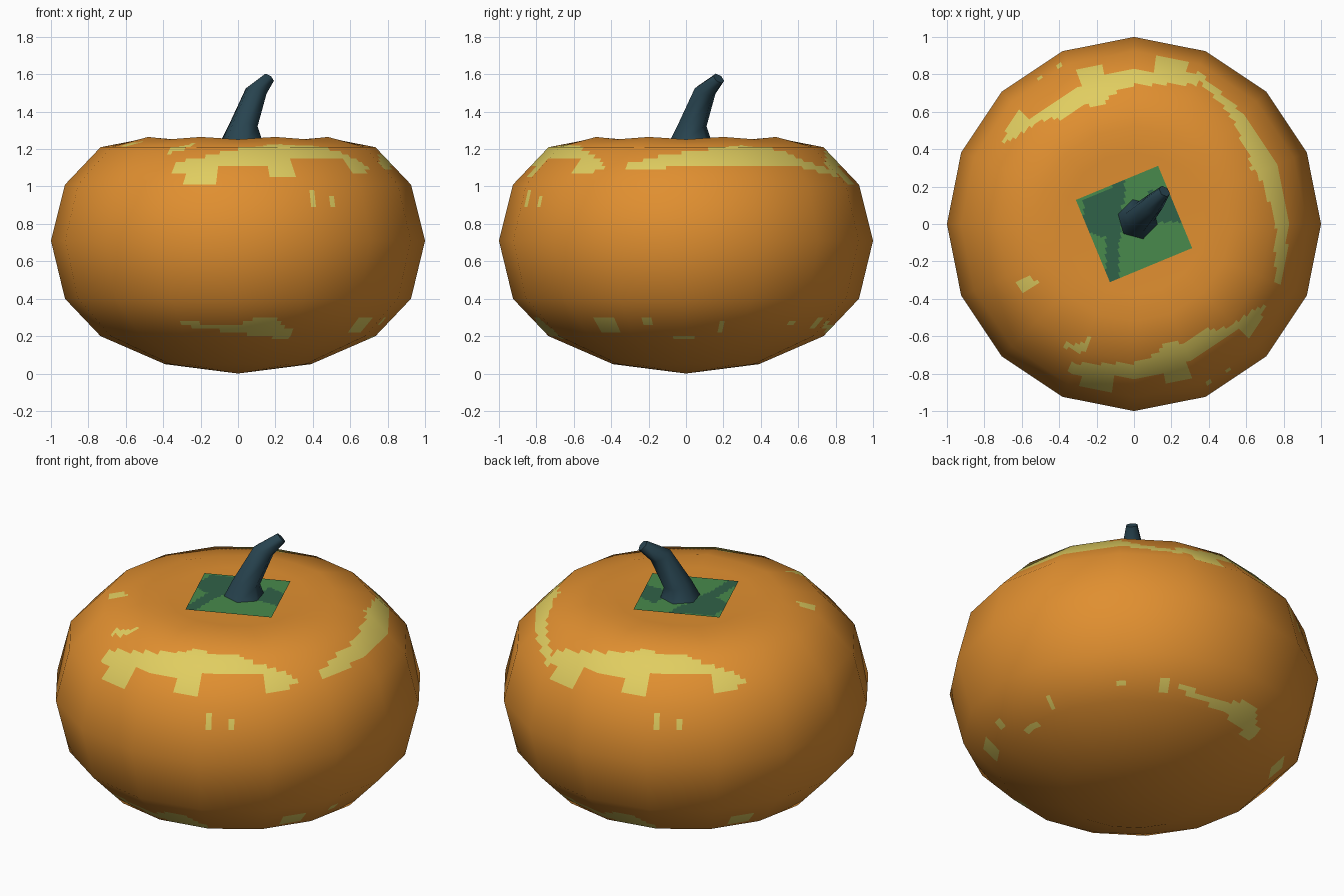
import bpy, bmesh, math
from mathutils import Vector

if "Cube" in bpy.data.objects:
    bpy.data.objects.remove(bpy.data.objects["Cube"])


def material(name, r, g, b):
    lin = lambda c: (c / 255 / 12.92) if c < 10 else ((c / 255 + 0.055) / 1.055) ** 2.4
    m = bpy.data.materials.new(name)
    m.diffuse_color = (lin(r), lin(g), lin(b), 1)
    m.use_nodes = True
    m.node_tree.nodes["Principled BSDF"].inputs["Base Color"].default_value = m.diffuse_color
    return m


ORANGE = material("orange skin", 224, 143, 48)
YELLOW = material("yellow highlight", 224, 205, 96)
LEAF = material("leaf green", 72, 138, 76)
DARK_LEAF = material("dark leaf green", 48, 98, 72)
STEM = material("dark teal stem", 40, 68, 80)


def make_object(name, bm, mats):
    me = bpy.data.meshes.new(name)
    bm.to_mesh(me)
    bm.free()
    for m in mats:
        me.materials.append(m)
    ob = bpy.data.objects.new(name, me)
    bpy.context.collection.objects.link(ob)
    return ob


def lerp_table(table, x):
    for (x0, y0), (x1, y1) in zip(table, table[1:]):
        if x0 <= x <= x1:
            return y0 + (y1 - y0) * (x - x0) / (x1 - x0)
    return None


def step_table(table, x):
    for end, y in table:
        if x <= end:
            return y
    return table[-1][1]


# ---- highlight rule: bands and flecks given as angle (degrees) and height
DRIP_TOP = [(-114, 1.13), (-90, 1.2), (-75, 1.225), (-55, 1.22), (-40, 1.17), (-31, 1.1)]
DRIP_LOW = [(-108, 1.08), (-98, 1.01), (-79, 1.12), (-69, 1.05), (-45, 1.15), (-35, 1.06), (-31, 1.09)]
SIDE_TOP = [(-22, 1.12), (-8, 1.17), (10, 1.2), (25, 1.22), (40, 1.2), (55, 1.13), (67, 1.09)]
SIDE_LOW = [(-22, 1.08), (0, 1.11), (20, 1.12), (45, 1.11), (67, 1.05)]
FOOT_TOP = [(-113, 0.275), (-90, 0.26), (-83, 0.305), (-75, 0.29), (-67, 0.22)]
FOOT_LOW = [(-113, 0.26), (-90, 0.215), (-67, 0.18)]
# flecks: angle, half angle, low z, high z
TWIN_FLECKS = [(-65, 1.2, 0.9, 0.975), (-57.5, 1.0, 0.9, 0.94), (-33, 4.5, 0.225, 0.3)]
FLECKS = [(62, 1.2, 0.24, 0.31), (45, 1.2, 0.25, 0.29), (14, 1.2, 0.23, 0.28),
          (-15, 1.2, 0.26, 0.3), (-1, 4, 0.19, 0.205), (-151, 3, 1.215, 1.238)]


def is_yellow(p):
    a, z = math.degrees(math.atan2(p.y, p.x)), p.z
    t = a if a < 0 else a - 180      # front pattern repeats on the back
    top = lerp_table(DRIP_TOP, t)
    if top and step_table(DRIP_LOW, t) < z < top:
        return True
    top = lerp_table(FOOT_TOP, t)
    if top and lerp_table(FOOT_LOW, t) < z < top:
        return True
    top = lerp_table(SIDE_TOP, a)
    if top and lerp_table(SIDE_LOW, a) < z < top:
        return True
    if -120 < a < -111 and abs(z - (1.185 + 0.004 * (a + 120))) < 0.012:
        return True
    return (any(abs(t - c) < h and lo < z < hi for c, h, lo, hi in TWIN_FLECKS)
            or any(abs(a - c) < h and lo < z < hi for c, h, lo, hi in FLECKS))


# ---- pumpkin body: 16-sided lathe, faces subdivided flat for the colour rule
PROFILE = [(0.0, 0.0), (0.39, 0.05), (0.735, 0.2), (0.925, 0.4), (1.0, 0.71),
           (0.925, 1.01), (0.735, 1.21), (0.52, 1.265), (0.38, 1.25), (0.0, 1.25)]
RIM, SIDES, SUB, ROWS = 7, 16, 12, 10


def corner(i, j):
    r, z = PROFILE[i]
    if i == RIM and j % 2 == 0:      # rim rises and falls around the top
        z -= 0.013
    a = 2 * math.pi * j / SIDES
    return Vector((r * math.cos(a), r * math.sin(a), z))


def corner_normal(i, j):
    if i in (0, len(PROFILE) - 1):
        return Vector((0, 0, -1 if i == 0 else 1))
    (r0, z0), (r1, z1) = PROFILE[i - 1], PROFILE[i + 1]
    a = 2 * math.pi * j / SIDES
    return Vector(((z1 - z0) * math.cos(a), (z1 - z0) * math.sin(a), r0 - r1)).normalized()


def blend(fn, row, col):
    i, u = divmod(row, ROWS)
    j, v = divmod(col, SUB)
    u, v = u / ROWS, v / SUB
    if i == len(PROFILE) - 1:
        return fn(i, j)
    lo = fn(i, j).lerp(fn(i, j + 1), v)
    hi = fn(i + 1, j).lerp(fn(i + 1, j + 1), v)
    return lo.lerp(hi, u)


bm = bmesh.new()
normals = []
n_rows, n_cols = (len(PROFILE) - 1) * ROWS, SIDES * SUB
grid = []
for row in range(n_rows + 1):
    cols = 1 if row in (0, n_rows) else n_cols
    ring = []
    for col in range(cols):
        ring.append(bm.verts.new(blend(corner, row, col)))
        normals.append(blend(corner_normal, row, col).normalized())
    grid.append(ring * (n_cols // cols))
for lo, hi in zip(grid, grid[1:]):
    for c in range(n_cols):
        d = (c + 1) % n_cols
        loop = list(dict.fromkeys((lo[c], lo[d], hi[d], hi[c])))
        f = bm.faces.new(loop)
        f.smooth = True
        f.material_index = int(is_yellow(f.calc_center_median()))
body = make_object("pumpkin_body", bm, [ORANGE, YELLOW])
body.data.normals_split_custom_set_from_vertices([tuple(n) for n in normals])


# ---- leaf patch: thin turned square with darker blotches
def is_dark(p):
    x, y = p.x, p.y
    blotch = -0.27 < x < -0.07 and -0.06 - 0.25 * (x + 0.2) < y < 0.2 + 0.5 * (x + 0.12)
    tab = -0.12 < x < -0.05 and y > 0.1
    streak = -0.15 < x < -0.08 and y < 0
    right = 0.08 < x < 0.25 and 0.01 < y < 0.18 - 0.2 * (x - 0.1)
    return blotch or tab or streak or right


bm = bmesh.new()
bmesh.ops.create_grid(bm, x_segments=32, y_segments=32, size=0.238)
turn = math.radians(22.5)
for v in bm.verts:
    x, y = v.co.x, v.co.y
    v.co = (x * math.cos(turn) - y * math.sin(turn),
            x * math.sin(turn) + y * math.cos(turn), 1.257)
for f in bm.faces:
    f.material_index = int(is_dark(f.calc_center_median()))
make_object("leaf_patch", bm, [LEAF, DARK_LEAF])

# ---- stem: six-sided rings bending towards the back right
# centre x, y, z, radius, tilt in degrees
RINGS = [(0.02, 0.025, 1.25, 0.112, 0), (0.03, 0.035, 1.33, 0.078, 12),
         (0.097, 0.102, 1.51, 0.06, 28), (0.163, 0.175, 1.578, 0.034, 48)]
bm = bmesh.new()
rings = []
for x, y, z, r, tilt in RINGS:
    t = math.radians(tilt)
    side = Vector((-1, 1, 0)).normalized()
    lean = Vector((1, 1, 0)).normalized() * math.cos(t) - Vector((0, 0, math.sin(t)))
    rings.append([bm.verts.new(Vector((x, y, z)) + r * (lean * math.cos(k * math.pi / 3)
                  + side * math.sin(k * math.pi / 3))) for k in range(6)])
for lo, hi in zip(rings, rings[1:]):
    for k in range(6):
        n = (k + 1) % 6
        bm.faces.new((lo[k], lo[n], hi[n], hi[k])).smooth = True
bm.faces.new(rings[-1])
bm.faces.new(rings[0][::-1])
bmesh.ops.recalc_face_normals(bm, faces=bm.faces)
make_object("stem", bm, [STEM])
